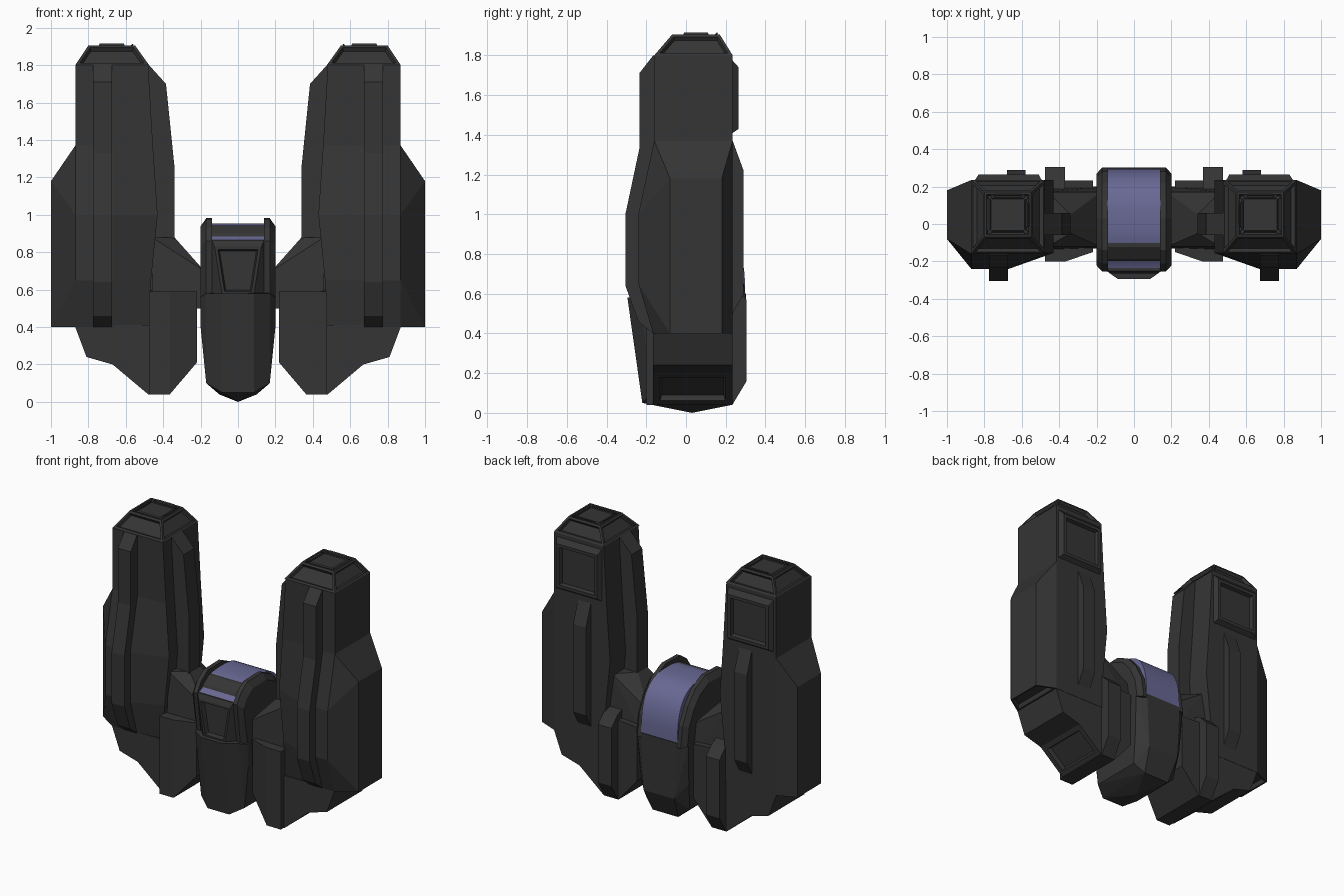
import bpy, bmesh, math
from mathutils import Vector

if "Cube" in bpy.data.objects:
    bpy.data.objects.remove(bpy.data.objects["Cube"])


def material(name, col):
    m = bpy.data.materials.new(name)
    m.diffuse_color = (*col, 1)
    m.use_nodes = True
    m.node_tree.nodes["Principled BSDF"].inputs["Base Color"].default_value = m.diffuse_color
    return m


DARK = material("dark_grey", (0.035, 0.035, 0.035))
BLUE = material("blue_glass", (0.14, 0.14, 0.30))


def finish(name, bm, mirror=True, mat=DARK, insets=()):
    """Sink panels on faces pointing along the given directions, then make the object."""
    bmesh.ops.recalc_face_normals(bm, faces=bm.faces)
    bm.normal_update()
    for direction, thick, depth in insets:
        d = Vector(direction).normalized()
        faces = [f for f in bm.faces if f.normal.dot(d) > 0.93]
        bmesh.ops.inset_individual(bm, faces=faces, thickness=thick, use_even_offset=True)
        bmesh.ops.inset_individual(bm, faces=faces, thickness=0.008, depth=depth, use_even_offset=True)
    me = bpy.data.meshes.new(name)
    bm.to_mesh(me)
    bm.free()
    me.materials.append(mat)
    ob = bpy.data.objects.new(name, me)
    bpy.context.collection.objects.link(ob)
    if mirror:
        ob.modifiers.new("mirror", 'MIRROR').use_mirror_merge = False
    return ob


def hull(name, pts, **kw):
    bm = bmesh.new()
    for p in pts:
        bm.verts.new(p)
    res = bmesh.ops.convex_hull(bm, input=bm.verts)
    loose = [v for v in bm.verts if not v.link_faces]
    bmesh.ops.delete(bm, geom=loose, context='VERTS')
    bmesh.ops.dissolve_limit(bm, angle_limit=math.radians(3), verts=bm.verts, edges=bm.edges)
    return finish(name, bm, **kw)


def loft(name, rings, **kw):
    bm = bmesh.new()
    vs = [[bm.verts.new(p) for p in r] for r in rings]
    n = len(vs[0])
    for a, b in zip(vs, vs[1:]):
        for i in range(n):
            j = (i + 1) % n
            bm.faces.new((a[i], a[j], b[j], b[i]))
    bm.faces.new(vs[0])
    bm.faces.new(vs[-1])
    return finish(name, bm, **kw)


def prism_x(name, prof, x0, x1, **kw):      # profile in (y, z)
    return loft(name, [[(x, y, z) for y, z in prof] for x in (x0, x1)], **kw)


def prism_y(name, prof, y0, y1, **kw):      # profile in (x, z)
    return loft(name, [[(x, y, z) for x, z in prof] for y in (y0, y1)], **kw)


def rect(x0, x1, y0, y1, z):
    return [(x0, y0, z), (x1, y0, z), (x1, y1, z), (x0, y1, z)]


# --- tall side pods ---
stations = [(1.8, .48, -.16), (1.37, .455, -.16), (1.0, .43, -.24), (.65, .465, -.24), (.4, .475, -.165)]
loft("pod_body", [[(.87, .235, z), (xi, .235, z), (xi, -.155, z), (.67, yf, z), (.87, yf, z)]
                  for z, xi, yf in stations])

# pod caps with sunken panels on the slopes and top
hull("pod_cap", rect(.475, .87, -.16, .235, 1.8) + rect(.55, .80, -.07, .17, 1.905),
     insets=[((0, 0, 1), .012, -.02), ((0, -.76, .65), .015, -.02), ((0, .85, .53), .015, -.02),
             ((.83, 0, .55), .015, -.02), ((-.81, 0, .58), .015, -.02)])

# outer armour slab with hollow underside
slab = [(.87, y, z) for y, z in [(-.16, 1.37), (.235, 1.37), (-.24, 1.0), (-.24, .65), (-.165, .4), (.235, .4)]]
slab += [(1.0, y, z) for y in (-.08, .18) for z in (1.18, .4)]
hull("outer_armour", slab, insets=[((0, 0, -1), .012, -.03)])

# rails on the front, back and inner side of each pod
prism_x("front_rail", [(-.12, 1.8), (-.165, 1.8), (-.235, 1.71), (-.235, 1.33), (-.305, 1.0),
                       (-.305, .64), (-.24, .46), (-.165, .4), (-.12, .42)], .675, .775)
prism_x("back_rail", [(.2, 1.37), (.235, 1.37), (.29, 1.22), (.29, .6), (.235, .5), (.2, .5)], .58, .68)
prism_y("inner_rib", [(.5, 1.8), (.475, 1.8), (.385, 1.7), (.34, 1.26), (.34, .6), (.5, .6)], -.06, .06)

# framed panel on the upper back
hull("back_panel", [(x, .22, z) for x in (.485, .86) for z in (1.40, 1.79)] +
     [(x, .265, z) for x in (.51, .83) for z in (1.43, 1.74)],
     insets=[((0, 1, 0), .022, -.025)])

# --- lower hull under the pods ---
prism_y("pod_base", [(.87, .41), (.87, .4), (.81, .24), (.67, .2), (.48, .04), (.45, .04), (.45, .41)],
        -.165, .233, insets=[((.64, 0, -.77), .035, -.03)])
hull("inner_base", [(x, -.2, z) for x in (.365, .475) for z in (.59, .04)] +
     [(x, .233, z) for x in (.365, .475) for z in (.6, .04)] +
     [(.22, y, z) for y in (-.15, .233) for z in (.59, .21)] + [(.27, -.165, .2), (.27, .233, .2)])
prism_x("back_block", [(.18, .66), (.235, .64), (.305, .57), (.305, .16), (.233, .04), (.18, .04)], .37, .475)

# sloping shoulder between pod and middle
hull("shoulder", [(.34, -.05, .88), (.34, .05, .88), (.18, -.12, .70), (.18, .17, .70),
                  (.18, -.13, .5), (.18, .2, .5), (.46, -.14, .5), (.46, .2, .5),
                  (.46, -.12, .88), (.46, .17, .88)])

# --- central cabin ---
lower = []
for s in (-1, 1):
    lower += [(s * x, y, z) for x, y, z in [
        (.085, -.295, .58), (.17, -.235, .58), (.2, -.18, .56), (.2, -.17, .4), (.085, -.22, .05),
        (.17, -.17, .1), (.2, .26, .58), (.14, .302, .6), (.12, .302, .2), (.19, .24, .3),
        (.17, .2, .1), (.1, .23, .04)]]
hull("cabin_lower", lower + [(0, .03, 0)], mirror=False)

# curved outline of the cabin roof, front to back
C = Vector((0.02, 0.62))
arc = [(-.255, .86), (-.21, .93), (-.14, .978), (.03, .982), (.14, .93), (.22, .84), (.28, .72), (.303, .57)]


def scaled(k, pts=arc):
    return [tuple(C + (Vector(p) - C) * k) for p in pts]


foot = [(-.215, .57)]
plate = [(x, y, z) for x in (.14, .17) for y, z in arc + foot]
plate += [(.2, y, z) for y, z in scaled(.88) + [(-.18, .57)]]
hull("cabin_side_plate", plate)
prism_x("cabin_core", scaled(.9) + [(.27, .5), (-.19, .5)], -.145, .145, mirror=False)

# smooth blue canopy: a rounded band following the roof
glass_pts = []
for i in range(25):
    a = math.radians(140 - 140 * i / 24)
    c, s = math.cos(a), math.sin(a)
    glass_pts.append((.015 + .283 * math.copysign(abs(c) ** .72, c), .60 + .355 * abs(s) ** .75))
glass_pts[0] = (-.245, .86)
glass = prism_x("canopy", glass_pts + [(.2, .6), (-.15, .8)], -.142, .142, mirror=False, mat=BLUE)
bpy.context.view_layer.objects.active = glass
glass.select_set(True)
bpy.ops.object.shade_smooth_by_angle(angle=math.radians(30))

# sunken front panel below the canopy
hull("front_panel", [(s * x, y, z) for s in (-1, 1) for x, y, z in [
    (.14, -.25, .865), (.125, -.265, .83), (.085, -.265, .575), (.15, -.2, .575), (.14, -.18, .86)]],
    mirror=False, insets=[((0, -1, 0), .015, -.03)])
